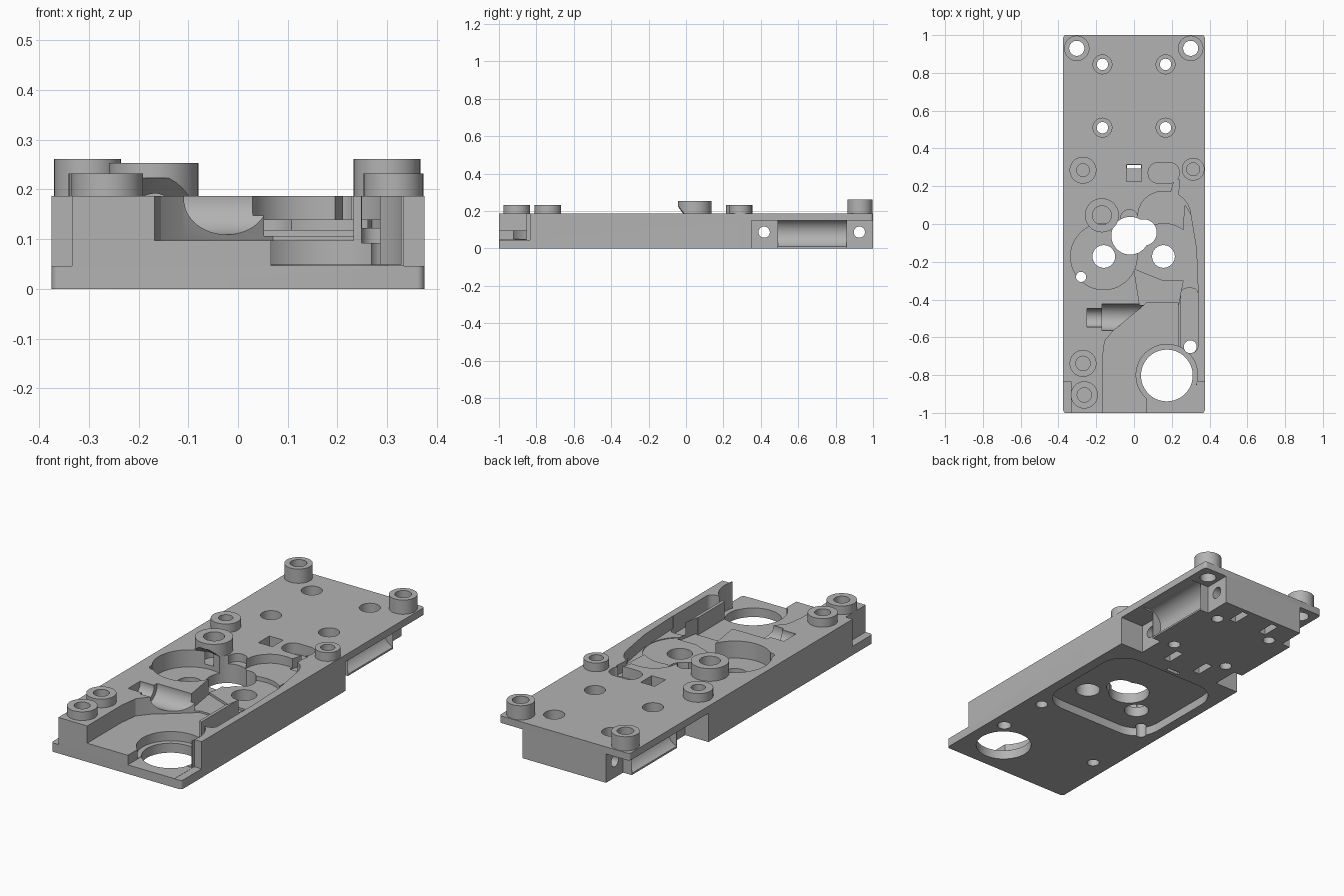
import bpy, bmesh, math
from mathutils import Matrix

old = bpy.data.objects.get("Cube")
if old:
    bpy.data.objects.remove(old, do_unlink=True)

TOP = 0.187   # top of the base
OVER = 0.3    # cutters reach past the top
UNDER = -0.1  # cutters reach past the bottom

grey = bpy.data.materials.new("plain grey")
grey.use_nodes = True
grey.diffuse_color = (0.45, 0.45, 0.45, 1)
grey.node_tree.nodes["Principled BSDF"].inputs["Base Color"].default_value = (0.45, 0.45, 0.45, 1)


def make(name, bm):
    bmesh.ops.recalc_face_normals(bm, faces=bm.faces)
    mesh = bpy.data.meshes.new(name)
    bm.to_mesh(mesh)
    bm.free()
    mesh.materials.append(grey)
    obj = bpy.data.objects.new(name, mesh)
    bpy.context.collection.objects.link(obj)
    return obj


def prism(name, points, z0, z1):
    bm = bmesh.new()
    face = bm.faces.new([bm.verts.new((x, y, z0)) for x, y in points])
    out = bmesh.ops.extrude_face_region(bm, geom=[face])
    verts = [v for v in out["geom"] if isinstance(v, bmesh.types.BMVert)]
    bmesh.ops.translate(bm, verts=verts, vec=(0, 0, z1 - z0))
    return make(name, bm)


def rounded(x0, x1, y0, y1, r, steps=6):
    pts = []
    corners = [(x1 - r, y1 - r), (x0 + r, y1 - r), (x0 + r, y0 + r), (x1 - r, y0 + r)]
    for i, (cx, cy) in enumerate(corners):
        for k in range(steps + 1):
            a = math.pi / 2 * (i + k / steps)
            pts.append((cx + r * math.cos(a), cy + r * math.sin(a)))
    return pts


def rod(name, centre, r, length, axis="Z", r2=None):
    bm = bmesh.new()
    turn = Matrix.Rotation(math.pi / 2, 4, {"X": "Y", "Y": "X"}.get(axis, "Z"))
    bmesh.ops.create_cone(bm, cap_ends=True, segments=48, radius1=r,
                          radius2=r if r2 is None else r2, depth=length,
                          matrix=Matrix.Translation(centre) @ turn)
    return make(name, bm)


cutters = []


def cut_round(x, y, r, z0, z1=OVER):
    cutters.append(rod("cutter", (x, y, (z0 + z1) / 2), r, z1 - z0))


def cut_poly(points, z0, z1=OVER):
    cutters.append(prism("cutter", points, z0, z1))


def cut_box(x0, x1, y0, y1, z0, z1=OVER):
    cut_poly([(x0, y0), (x1, y0), (x1, y1), (x0, y1)], z0, z1)


def carve(obj, tools):
    for tool in tools:
        tool.hide_render = True
        mod = obj.modifiers.new("cut", "BOOLEAN")
        mod.operation = "DIFFERENCE"
        mod.solver = "EXACT"
        mod.object = tool
    graph = bpy.context.evaluated_depsgraph_get()
    mesh = bpy.data.meshes.new_from_object(obj.evaluated_get(graph))
    obj.modifiers.clear()
    obj.data = mesh
    for tool in tools:
        bpy.data.objects.remove(tool, do_unlink=True)


# Base slab
base = prism("base", rounded(-0.375, 0.375, -1, 1, 0.015), 0, TOP)

# Rear side undercuts with a cradle trough on each side
for s in (-1, 1):
    cut_poly([(s * x, y) for x, y in [(0.24, 0.35), (0.5, 0.35), (0.5, 1.1), (0.24, 1.1),
                                      (0.24, 0.86), (0.29, 0.86), (0.29, 0.49), (0.24, 0.49)]],
             UNDER, 0.15)
    cutters.append(rod("cutter", (s * 0.315, 0.675, 0.082), 0.077, 0.368, "Y"))
    # Strap slots in the underside
    for y in (0.418, 0.927):
        cut_box(s * 0.095 - 0.02, s * 0.095 + 0.02, y - 0.05, y + 0.05, UNDER, 0.11)
    # Counterbored screw holes
    for y in (0.51, 0.845):
        cut_round(s * 0.167, y, 0.05, 0.1)
        cut_round(s * 0.167, y, 0.03, UNDER, 0.15)
    # Front corner notches
    cut_box(min(s * 0.334, s * 0.5), max(s * 0.334, s * 0.5), -1.1, -0.835, 0.046)

# Cross holes through the rear block
for y in (0.418, 0.927):
    cutters.append(rod("cutter", (0, y, 0.087), 0.03, 1, "X"))

# Square window, open along its rear strip
cut_box(-0.04, 0.04, 0.225, 0.315, 0.08)
cut_box(-0.037, 0.037, 0.293, 0.313, UNDER, 0.12)

# Rounded recess in the underside
cut_poly(rounded(-0.32, 0.32, -0.335, 0.275, 0.13), UNDER, 0.045)

# Twin round pockets with their shaft holes and the central opening
cut_round(-0.16, -0.172, 0.176, 0.098)
cut_round(0.158, -0.172, 0.174, 0.118)
cut_round(-0.16, -0.172, 0.06, UNDER)
cut_round(0.156, -0.172, 0.06, UNDER)
cut_round(-0.02, -0.062, 0.1, UNDER)
cut_round(0.05, -0.045, 0.07, UNDER)
cut_round(-0.28, -0.28, 0.027, UNDER)
cut_round(-0.025, 0.03, 0.046, 0.145)

# Shallow lobe, oval recess and side channel
cut_poly(rounded(0.02, 0.3, -0.15, 0.172, 0.13), 0.14)
cut_poly(rounded(0.075, 0.24, 0.217, 0.325, 0.05), 0.13)
cut_poly([(0.19, 0.15), (0.215, 0.235), (0.24, 0.235), (0.235, 0.15)], 0.135)
cut_poly([(0.27, 0.1), (0.3, 0.05), (0.33, -0.13), (0.34, -0.38), (0.25, -0.4), (0.25, -0.2)], 0.122)
cut_poly(rounded(0.248, 0.338, -0.68, -0.34, 0.03), 0.092)

# Front cavity, stepped floor and the large round opening
cut_poly([(-0.168, -1.1), (-0.168, -0.72), (-0.155, -0.62), (-0.11, -0.565), (-0.03, -0.5),
          (0.07, -0.415), (0.232, -0.415), (0.232, -0.65), (0.26, -0.8), (0.25, -1.1)], 0.097)
cut_poly([(0.03, -0.43), (0.0, -0.24), (0.15, -0.3), (0.26, -0.3), (0.235, -0.43)], 0.106)
cut_box(0.066, 0.4, -1.1, -0.852, 0.047)
cut_round(0.174, -0.8, 0.163, 0.049)
cut_round(0.174, -0.802, 0.137, UNDER)
cut_round(0.298, -0.65, 0.034, UNDER)

# Stepped trough lying across the body
cutters.append(rod("cutter", (-0.2, -0.497, 0.18), 0.05, 0.1, "X"))
cutters.append(rod("cutter", (-0.05, -0.493, 0.18), 0.071, 0.24, "X"))

# Blind holes in the underside
cut_round(0.29, -0.37, 0.03, UNDER, 0.06)
cut_round(-0.28, -0.65, 0.03, UNDER, 0.08)

# Bosses: x, y, radius, height, bore
bosses = {
    "rear_right_boss": (-0.303, 0.93, 0.067, 0.261, 0.04),
    "rear_left_boss": (0.3, 0.93, 0.067, 0.261, 0.04),
    "middle_right_boss": (-0.27, 0.285, 0.071, 0.232, 0.034),
    "middle_left_boss": (0.313, 0.29, 0.06, 0.232, 0.034),
    "front_right_inner_boss": (-0.27, -0.738, 0.071, 0.232, 0.038),
    "front_right_outer_boss": (-0.263, -0.905, 0.072, 0.232, 0.038),
    "pivot_boss": (-0.17, 0.046, 0.09, 0.253, 0.05),
}
for x, y, r, h, bore in bosses.values():
    cut_round(x, y, bore, 0.12)

carve(base, cutters)
parts = [base]
for name, (x, y, r, h, bore) in bosses.items():
    boss = rod(name, (x, y, (TOP + h) / 2), r, h - TOP)
    tools = [rod("cutter", (x, y, 0.2), bore, 0.3)]
    if name == "pivot_boss":
        # Sloped clearance above the round pocket
        tools.append(rod("cutter", (-0.16, -0.172, 0.203), 0.178, 0.04, r2=0.135))
    carve(boss, tools)
    parts.append(boss)

bpy.ops.object.select_all(action="DESELECT")
for part in parts:
    part.select_set(True)
bpy.context.view_layer.objects.active = base
bpy.ops.object.shade_smooth_by_angle(angle=math.radians(30))
